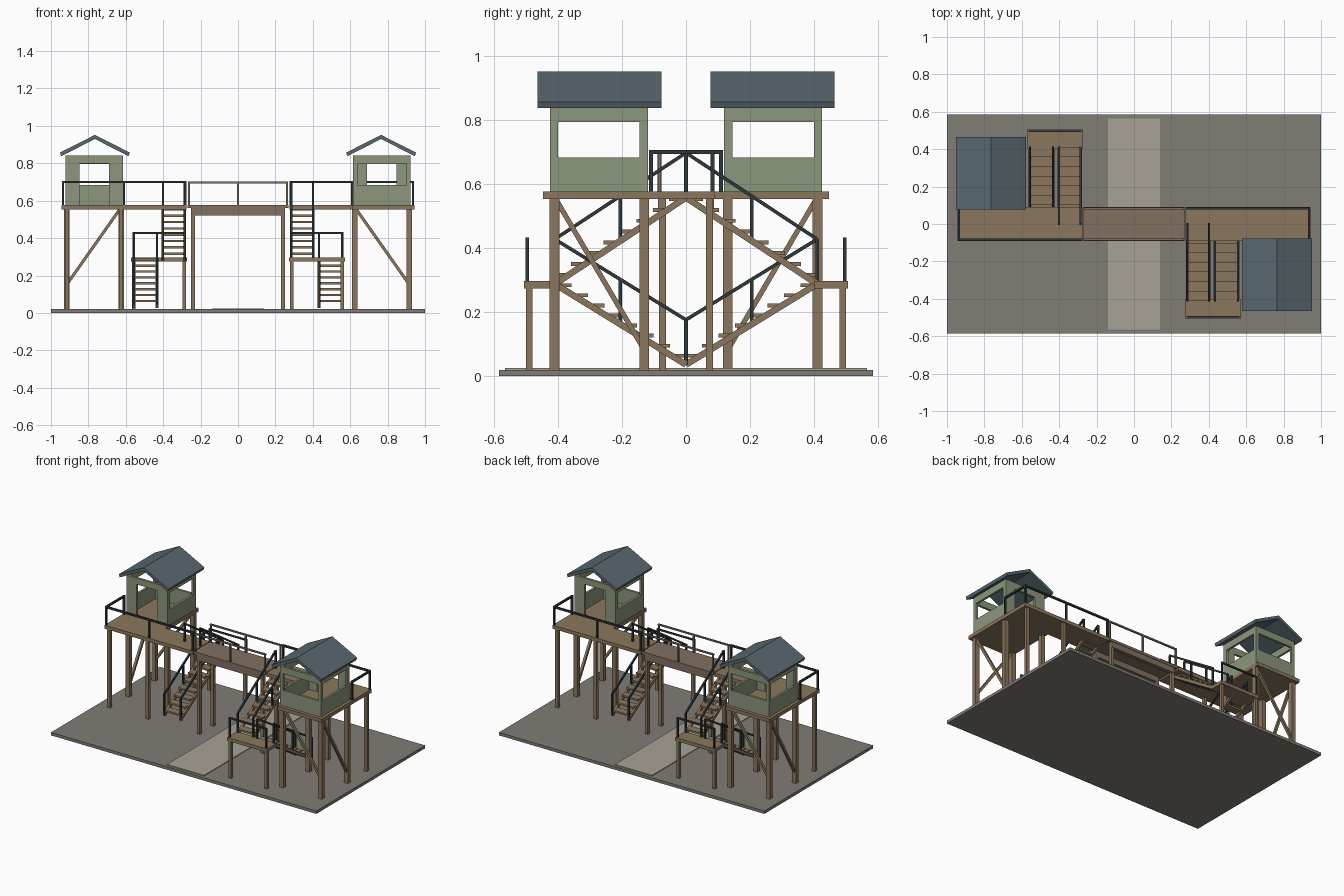
import bpy, bmesh, math
from mathutils import Vector, Matrix

if "Cube" in bpy.data.objects:
    bpy.data.objects.remove(bpy.data.objects["Cube"])


def material(name, rgb):
    m = bpy.data.materials.new(name)
    m.diffuse_color = (*rgb, 1)
    m.use_nodes = True
    m.node_tree.nodes["Principled BSDF"].inputs["Base Color"].default_value = m.diffuse_color
    return m


WOOD = material("wood", (0.26, 0.185, 0.11))
SPAN = material("span_wood", (0.22, 0.165, 0.12))
GREEN = material("green_wall", (0.26, 0.31, 0.2))
ROOF = material("roof_slate", (0.1, 0.14, 0.16))
DARK = material("dark_rail", (0.027, 0.038, 0.042))
GROUND = material("ground", (0.22, 0.205, 0.18))
PATH = material("path", (0.39, 0.365, 0.3))


def box(bm, x0, x1, y0, y1, z0, z1):
    c = Matrix.Translation(((x0 + x1) / 2, (y0 + y1) / 2, (z0 + z1) / 2))
    s = Matrix.Diagonal((x1 - x0, y1 - y0, z1 - z0, 1))
    bmesh.ops.create_cube(bm, size=1, matrix=c @ s)


def beam(bm, a, b, w=0.012, h=None):
    a, b = Vector(a), Vector(b)
    d = b - a
    m = Matrix.Translation((a + b) / 2) @ d.to_track_quat('Z', 'Y').to_matrix().to_4x4()
    bmesh.ops.create_cube(bm, size=1, matrix=m @ Matrix.Diagonal((w, h or w, d.length, 1)))


def finish(bm, name, mat, pair=True):
    me = bpy.data.meshes.new(name)
    bm.to_mesh(me)
    bm.free()
    me.materials.append(mat)
    # each half is repeated by a half turn about the centre
    for i in range(2 if pair else 1):
        ob = bpy.data.objects.new(name, me)
        ob.rotation_euler.z = math.pi * i
        bpy.context.collection.objects.link(ob)


# Ground slab and crossing path
bm = bmesh.new()
box(bm, -1, 1, -0.585, 0.585, 0, 0.02)
finish(bm, "ground_slab", GROUND, False)
bm = bmesh.new()
box(bm, -0.14, 0.14, -0.565, 0.565, 0.015, 0.025)
finish(bm, "path", PATH, False)

# Central bridge: deck, girders, rails
bm = bmesh.new()
box(bm, -0.27, 0.27, -0.09, 0.09, 0.56, 0.577)
for y in (-0.075, 0.075):
    box(bm, -0.25, 0.25, y - 0.012, y + 0.012, 0.522, 0.56)
finish(bm, "bridge_deck", SPAN, False)
bm = bmesh.new()
for y in (-0.083, 0.083):
    beam(bm, (-0.268, y, 0.697), (0.268, y, 0.697), 0.01)
    for x in (-0.262, 0, 0.262):
        beam(bm, (x, y, 0.57), (x, y, 0.697), 0.01)
finish(bm, "bridge_rail", SPAN, False)

# Walkway and tower platform
bm = bmesh.new()
box(bm, 0.275, 0.943, -0.09, 0.09, 0.553, 0.577)
box(bm, 0.61, 0.943, -0.447, -0.09, 0.553, 0.577)
finish(bm, "tower_deck", WOOD)

# Tower posts, walkway posts and braces
bm = bmesh.new()
for x in (0.625, 0.915):
    for y in (-0.411, -0.131):
        box(bm, x - 0.015, x + 0.015, y - 0.015, y + 0.015, 0.02, 0.555)
for x, y in ((0.24, -0.074), (0.24, 0.074), (0.915, 0.074), (0.625, 0.074)):
    box(bm, x - 0.011, x + 0.011, y - 0.011, y + 0.011, 0.02, 0.555)
finish(bm, "tower_post", WOOD)
bm = bmesh.new()
beam(bm, (0.635, -0.411, 0.55), (0.91, -0.411, 0.16), 0.016)
beam(bm, (0.915, -0.405, 0.55), (0.915, -0.135, 0.09), 0.016)
finish(bm, "tower_brace", WOOD)

# Booth walls with three windows and a doorway
bm = bmesh.new()
X0, X1, Y0, Y1, Z0, Z1, T = 0.615, 0.922, -0.425, -0.119, 0.577, 0.843, 0.015


def wall(along_x, pos, a, b, oa, ob, sill, head):
    for u0, u1, z0, z1 in ((a, oa, Z0, Z1), (ob, b, Z0, Z1),
                           (oa, ob, head, Z1), (oa, ob, Z0, sill)):
        if z1 - z0 < 0.001:
            continue
        if along_x:
            box(bm, u0, u1, pos, pos + T, z0, z1)
        else:
            box(bm, pos, pos + T, u0, u1, z0, z1)


wall(True, Y0, X0, X1, 0.638, 0.9, 0.683, 0.797)
wall(True, Y1 - T, X0, X1, 0.69, 0.847, Z0, 0.8)
for x in (X0, X1 - T):
    wall(False, x, Y0 + T, Y1 - T, -0.4, -0.145, 0.683, 0.795)
finish(bm, "booth_wall", GREEN)

# Booth roof: one gable profile extruded along y
bm = bmesh.new()
prof = [(0.578, 0.857), (0.765, 0.952), (0.952, 0.857), (0.945, 0.838), (0.765, 0.93), (0.585, 0.838)]
a = [bm.verts.new((x, -0.464, z)) for x, z in prof]
b = [bm.verts.new((x, -0.077, z)) for x, z in prof]
for i in range(6):
    j = (i + 1) % 6
    bm.faces.new((a[i], a[j], b[j], b[i]))
for v in (a, b):
    bm.faces.new((v[0], v[1], v[4], v[5]))
    bm.faces.new((v[1], v[2], v[3], v[4]))
bmesh.ops.recalc_face_normals(bm, faces=bm.faces)
finish(bm, "booth_roof", ROOF)

# Walkway rails: long side and outer end
bm = bmesh.new()
beam(bm, (0.275, 0.083, 0.7), (0.94, 0.083, 0.7))
beam(bm, (0.935, 0.083, 0.7), (0.935, -0.115, 0.7))
for x, y in ((0.282, 0.083), (0.61, 0.083), (0.935, 0.083), (0.935, -0.109)):
    beam(bm, (x, y, 0.57), (x, y, 0.7))
finish(bm, "walkway_rail", DARK)

# Stair landing with outer legs and rail
bm = bmesh.new()
box(bm, 0.273, 0.572, -0.506, -0.402, 0.274, 0.297)
for x in (0.287, 0.558):
    box(bm, x - 0.01, x + 0.01, -0.5, -0.48, 0.02, 0.28)
finish(bm, "landing", WOOD)
bm = bmesh.new()
beam(bm, (0.28, -0.496, 0.428), (0.565, -0.496, 0.428), 0.01)
for x in (0.285, 0.56):
    beam(bm, (x, -0.496, 0.29), (x, -0.496, 0.428), 0.01)
finish(bm, "landing_rail", DARK)

# Stair flights: stringers, treads, handrails
for name, x0, x1, top, bottom in (
        ("upper", 0.285, 0.402, (0, 0.558), (-0.41, 0.288)),
        ("lower", 0.433, 0.556, (-0.41, 0.288), (0, 0.036))):
    bm, rail = bmesh.new(), bmesh.new()
    for x in (x0, x1):
        beam(bm, (x, *top), (x, *bottom), 0.014, 0.02)
        beam(rail, (x, top[0], top[1] + 0.14), (x, bottom[0], bottom[1] + 0.14), 0.011)
        for t in (0, 0.5, 1):
            y = top[0] + (bottom[0] - top[0]) * t
            z = top[1] + (bottom[1] - top[1]) * t
            beam(rail, (x, y, z), (x, y, z + 0.14), 0.011)
    n = 8
    for i in range(n):
        t = (i + 0.5) / n
        y = top[0] + (bottom[0] - top[0]) * t
        z = top[1] + (bottom[1] - top[1]) * t + 0.012
        box(bm, x0, x1, y - 0.027, y + 0.027, z - 0.006, z + 0.006)
    finish(bm, name + "_stairs", WOOD)
    finish(rail, name + "_stair_rail", DARK)
